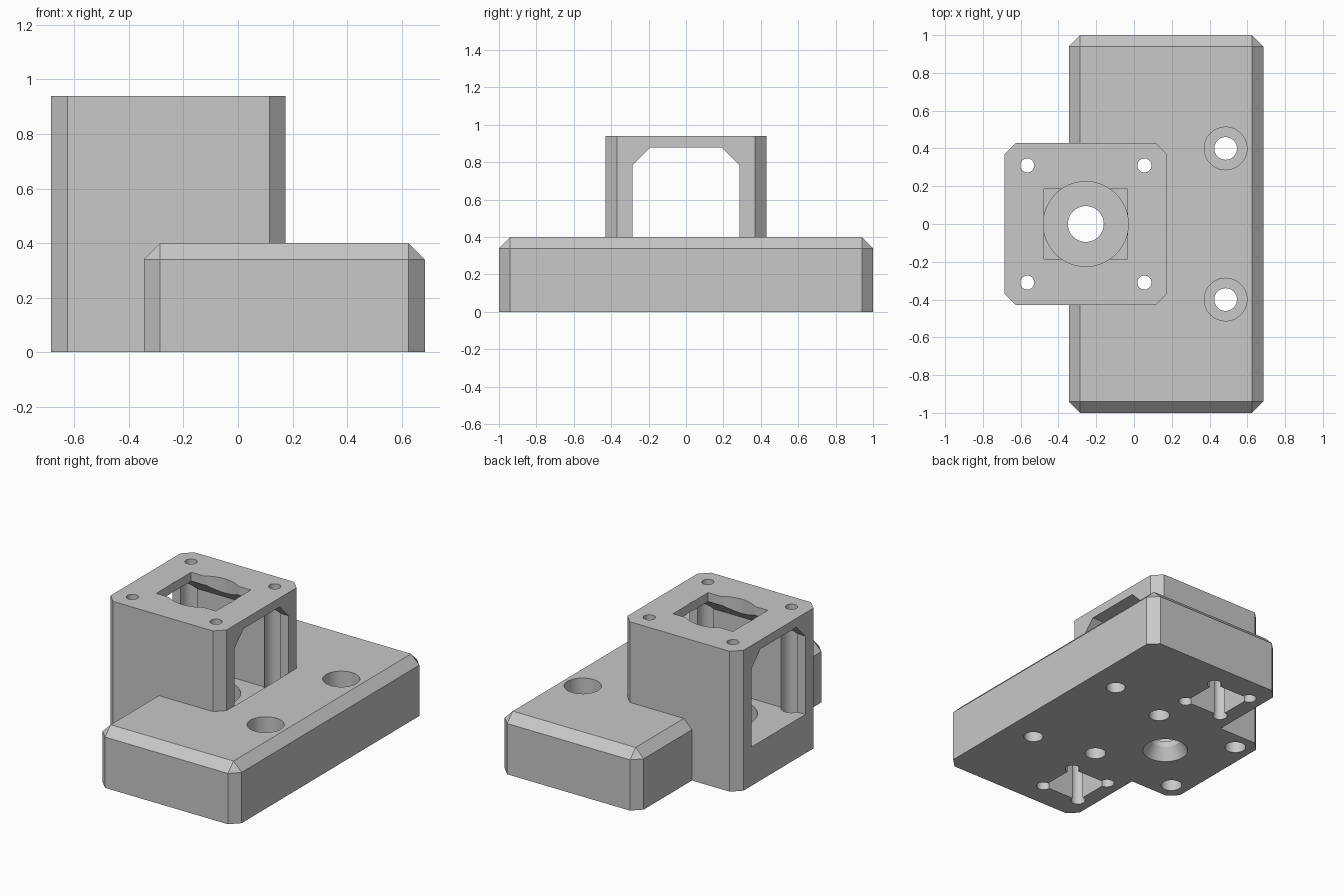
import bpy, bmesh, math
from mathutils import Matrix, Vector

old = bpy.data.objects.get("Cube")
if old:
    bpy.data.objects.remove(old, do_unlink=True)

grey = bpy.data.materials.new("plain grey")
grey.use_nodes = True
GREY = (0.58, 0.58, 0.58, 1)
grey.diffuse_color = GREY
grey.node_tree.nodes["Principled BSDF"].inputs["Base Color"].default_value = GREY

CX = -0.255     # shaft axis
SCREW = 0.31    # half spacing of the tower screws


def add_object(name, bm):
    mesh = bpy.data.meshes.new(name)
    bmesh.ops.recalc_face_normals(bm, faces=bm.faces)
    bm.to_mesh(mesh)
    bm.free()
    mesh.materials.append(grey)
    obj = bpy.data.objects.new(name, mesh)
    bpy.context.collection.objects.link(obj)
    return obj


def box(name, low, high, chamfer=0, rule=None):
    """Box between two corners; edges picked by rule(direction, middle) are chamfered."""
    low, high = Vector(low), Vector(high)
    size, mid = high - low, (low + high) / 2
    bm = bmesh.new()
    bmesh.ops.create_cube(bm, size=1, matrix=Matrix.Translation(mid) @ Matrix.Diagonal((*size, 1)))
    if chamfer:
        edges = []
        for e in bm.edges:
            a, b = (v.co for v in e.verts)
            if rule((b - a).normalized(), (a + b) / 2 - mid):
                edges.append(e)
        bmesh.ops.bevel(bm, geom=edges, offset=chamfer, segments=1, affect='EDGES')
    return add_object(name, bm)


def cylinder(name, x, y, z0, z1, r0, r1=None):
    bm = bmesh.new()
    bmesh.ops.create_cone(bm, cap_ends=True, segments=48, radius1=r0, radius2=r0 if r1 is None else r1,
                          depth=z1 - z0, matrix=Matrix.Translation((x, y, (z0 + z1) / 2)))
    return add_object(name, bm)


def combine(target, other, operation):
    mod = target.modifiers.new(operation.lower(), 'BOOLEAN')
    mod.operation, mod.object, mod.solver = operation, other, 'EXACT'
    bpy.context.view_layer.objects.active = target
    bpy.ops.object.modifier_apply(modifier=mod.name)
    bpy.data.objects.remove(other, do_unlink=True)


def cut(other):
    combine(bracket, other, 'DIFFERENCE')


# Foot plate with chamfered sides and top, joined to the square tower
bracket = box("motor_bracket", (-0.345, -1, 0), (0.685, 1, 0.4), 0.06,
              lambda d, m: abs(d.z) > 0.9 or m.z > 0.1)
tower = box("tower", (CX - 0.43, -0.43, 0), (CX + 0.43, 0.43, 0.94), 0.06,
            lambda d, m: abs(d.z) > 0.9)
combine(bracket, tower, 'UNION')

# Tunnel through the tower, with sloped upper corners
cut(box("tunnel", (-0.8, -0.285, 0.26), (0.176, 0.285, 0.88), 0.095,
        lambda d, m: abs(d.x) > 0.9 and m.z > 0))

# Round and square opening in the top plate
cut(cylinder("top_round_opening", CX, 0, 0.8, 1, 0.225))
cut(box("top_square_opening", (CX - 0.221, -0.185, 0.8), (CX + 0.221, 0.185, 1)))

# Bearing seat in the tunnel floor, shaft hole and flared underside
cut(cylinder("bearing_seat", CX, 0, 0.12, 0.4, 0.225))
cut(cylinder("shaft_hole", CX, 0, -0.1, 0.3, 0.095))
cut(cylinder("shaft_flare", CX, 0, -0.04, 0.08, 0.163, 0.095))

# Tower screw holes: wide shafts below, narrow holes through the top plate
for sx in (-1, 1):
    for sy in (-1, 1):
        x, y = CX + sx * SCREW, sy * SCREW
        cut(cylinder("screw_shaft", x, y, -0.1, 0.885, 0.065))
        cut(cylinder("screw_hole", x, y, 0.8, 1, 0.037))

for side in (-1, 1):
    # Counterbored mounting holes
    cut(cylinder("mount_hole", 0.485, side * 0.4, -0.1, 0.5, 0.06))
    cut(cylinder("mount_counterbore", 0.485, side * 0.4, 0.18, 0.5, 0.113))
    # Square pockets with relieved corners in the underside
    px, py, half = -0.1, side * 0.69, 0.14
    cut(box("pocket", (px - half, py - half, -0.1), (px + half, py + half, 0.3)))
    for dx in (-half, half):
        for dy in (-half, half):
            cut(cylinder("pocket_corner", px + dx, py + dy, -0.1, 0.298, 0.045))

# Smooth the bores and keep every edge crisp
bpy.ops.object.select_all(action='DESELECT')
bracket.select_set(True)
bpy.context.view_layer.objects.active = bracket
bpy.ops.object.shade_smooth_by_angle(angle=math.radians(25))
